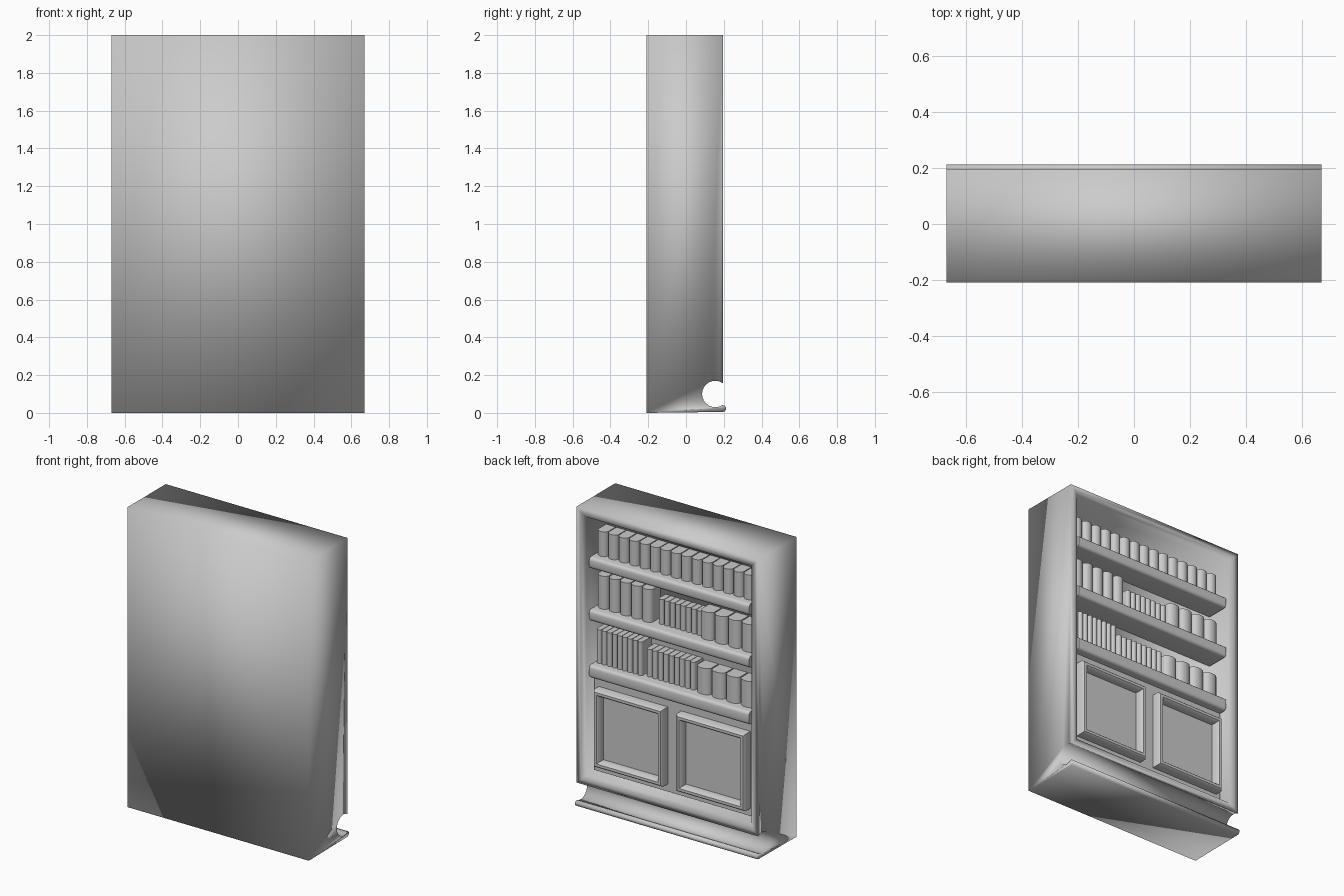
import bpy, bmesh
from math import sin, cos, pi, radians

cube = bpy.data.objects.get("Cube")
if cube:
    bpy.data.objects.remove(cube)

GREY = (0.6, 0.6, 0.6, 1)
mat = bpy.data.materials.new("plain grey")
mat.use_nodes = True
mat.diffuse_color = GREY
mat.node_tree.nodes["Principled BSDF"].inputs["Base Color"].default_value = GREY


def finish(bm, name, angle=None):
    """Turn a bmesh into a smooth-shaded object."""
    bmesh.ops.recalc_face_normals(bm, faces=bm.faces)
    mesh = bpy.data.meshes.new(name)
    bm.to_mesh(mesh)
    bm.free()
    mesh.materials.append(mat)
    ob = bpy.data.objects.new(name, mesh)
    bpy.context.collection.objects.link(ob)
    bpy.ops.object.select_all(action="DESELECT")
    ob.select_set(True)
    bpy.context.view_layer.objects.active = ob
    if angle is None:
        bpy.ops.object.shade_smooth()
    else:
        bpy.ops.object.shade_smooth_by_angle(angle=radians(angle))
    return ob


def extrude(bm, points, offset):
    """Close a profile and sweep it along an offset."""
    face = bm.faces.new([bm.verts.new(p) for p in points])
    kept = bmesh.ops.extrude_face_region(bm, geom=[face], use_keep_orig=True)
    moved = [g for g in kept["geom"] if isinstance(g, bmesh.types.BMVert)]
    bmesh.ops.translate(bm, verts=moved, vec=offset)


def box(bm, x0, x1, y0, y1, z0, z1):
    extrude(bm, [(x0, y0, z0), (x1, y0, z0), (x1, y1, z0), (x0, y1, z0)], (0, 0, z1 - z0))


def open_face(bm):
    """The largest face that looks towards the open side."""
    bmesh.ops.recalc_face_normals(bm, faces=bm.faces)
    return max((f for f in bm.faces if f.normal.y > 0.9), key=lambda f: f.calc_area())


def inset(bm, face, width, depth):
    bmesh.ops.inset_individual(bm, faces=[face], thickness=width, depth=depth)


HALF, FRONT, BACK = 0.67, -0.21, 0.195

# Carcass: side profile with a round cove above the plinth lip
profile = [(FRONT, 0), (FRONT, 2), (BACK, 2)]
for i in range(17):
    a = radians(55 + i * 250 / 16)
    profile.append((0.155 + 0.07 * cos(a), 0.1 + 0.07 * sin(a)))
for i in range(6):
    a = radians(90 - i * 36)
    profile.append((0.195 + 0.018 * cos(a), 0.023 + 0.018 * sin(a)))
bm = bmesh.new()
extrude(bm, [(-HALF, y, z) for y, z in profile], (2 * HALF, 0, 0))
face = open_face(bm)
inset(bm, face, 0.045, 0)
inset(bm, face, 0.04, -0.015)
inset(bm, face, 0, -0.16)
finish(bm, "carcass")

# Shelves with softened front edges
for name, z0, z1 in (("top_shelf", 1.6, 1.675), ("middle_shelf", 1.25, 1.325),
                     ("bottom_shelf", 0.87, 0.955)):
    bm = bmesh.new()
    box(bm, -0.59, 0.59, 0.01, 0.178, z0, z1)
    edges = [e for e in bm.edges if all(v.co.y > 0.17 for v in e.verts)
             and abs(e.verts[0].co.x - e.verts[1].co.x) > 1]
    bmesh.ops.bevel(bm, geom=edges, offset=0.02, segments=3, profile=0.5, affect="EDGES")
    finish(bm, name, 40)

# Lower cabinet panel
bm = bmesh.new()
box(bm, -0.59, 0.59, 0.01, 0.12, 0.235, 0.88)
finish(bm, "cabinet_panel", 30)

# Two doors with a rounded frame around a sunken panel
for name, x0 in (("left_door", 0.05), ("right_door", -0.56)):
    bm = bmesh.new()
    box(bm, x0, x0 + 0.51, 0.11, 0.17, 0.285, 0.8)
    face = open_face(bm)
    inset(bm, face, 0.015, 0.013)
    inset(bm, face, 0.025, 0)
    inset(bm, face, 0.015, -0.013)
    inset(bm, face, 0, -0.045)
    finish(bm, name, 50)


def books(name, start, end, count, z0, z1, spine=0.125):
    """A run of books with rounded spines, from start to end along x."""
    bm = bmesh.new()
    pitch = (end - start) / count
    r = abs(pitch) * 0.46
    bulge = min(r, 0.03)
    for i in range(count):
        x = start + (i + 0.5) * pitch
        outline = [(x - r, 0.02), (x + r, 0.02)]
        for k in range(9):
            a = pi * k / 8
            outline.append((x + r * cos(a), spine - bulge + bulge * sin(a)))
        extrude(bm, [(px, py, z0) for px, py in outline], (0, 0, z1 - z0))
    finish(bm, name, 40)


# Book runs, listed from the left end of each shelf
books("top_row_books", 0.58, -0.575, 15, 1.67, 1.84)
books("middle_row_tall_books", 0.58, 0.17, 5, 1.32, 1.545)
books("middle_row_thin_books", 0.14, -0.18, 8, 1.32, 1.49, 0.1)
books("middle_row_wide_books", -0.18, -0.58, 4, 1.32, 1.51)
books("bottom_row_thin_books", 0.58, 0.24, 9, 0.95, 1.18)
books("bottom_row_medium_books", 0.22, -0.14, 9, 0.95, 1.14, 0.11)
books("bottom_row_wide_books", -0.15, -0.58, 4, 0.95, 1.13)
